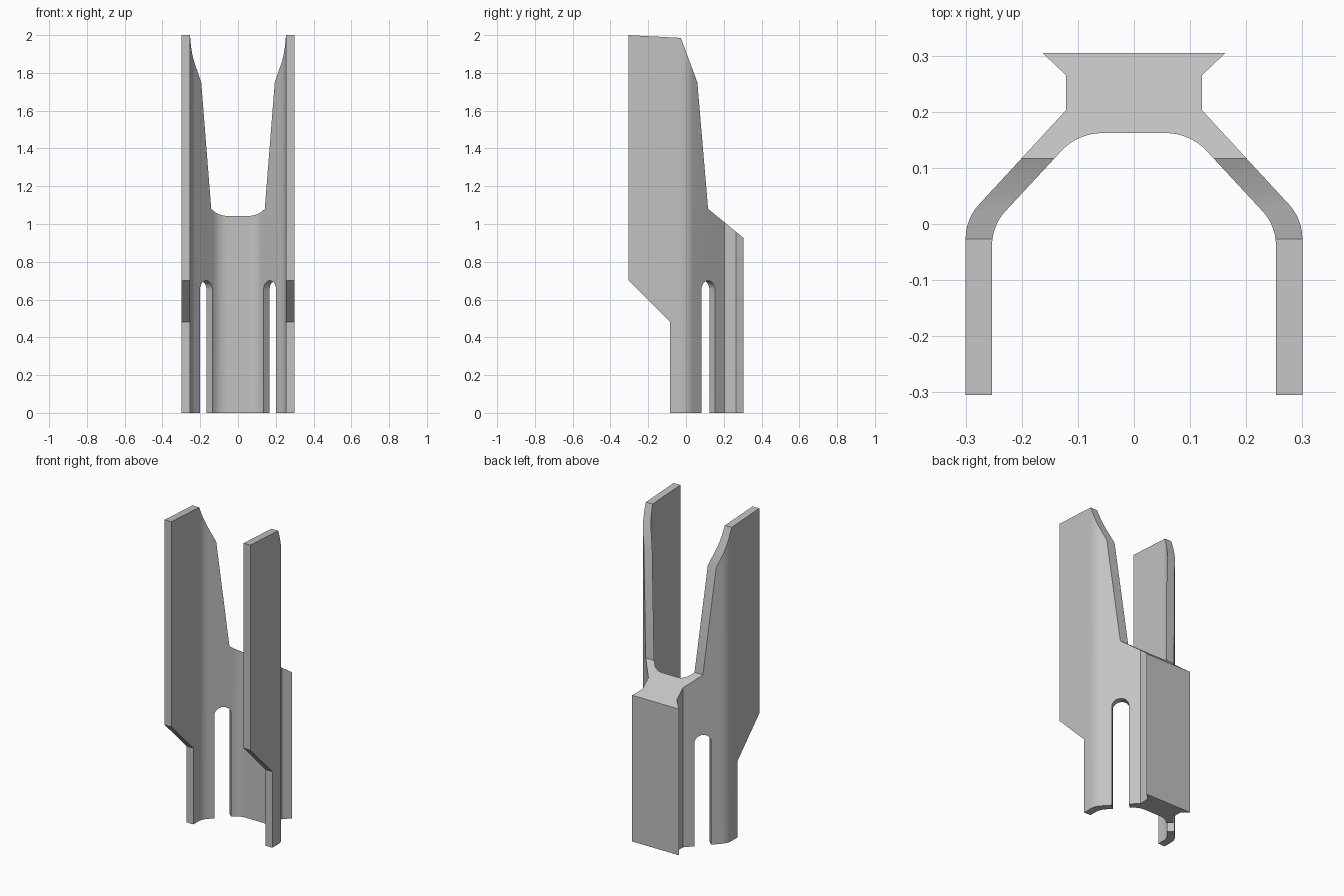
import bpy
import bmesh
import math
from mathutils import Vector, Matrix

cube = bpy.data.objects.get("Cube")
if cube:
    bpy.data.objects.remove(cube, do_unlink=True)

grey = bpy.data.materials.new("plain grey")
grey.use_nodes = True
grey.diffuse_color = (0.54, 0.54, 0.54, 1)
grey.node_tree.nodes["Principled BSDF"].inputs["Base Color"].default_value = (0.54, 0.54, 0.54, 1)


def fillet(before, corner, after, radius, steps=12):
    """Points of an arc rounding the corner between two straight runs."""
    c = Vector(corner)
    u = (Vector(before) - c).normalized()
    v = (Vector(after) - c).normalized()
    half = u.angle(v) / 2
    centre = c + (u + v).normalized() * radius / math.sin(half)
    a = c + u * radius / math.tan(half) - centre
    b = c + v * radius / math.tan(half) - centre
    turn = a.angle(b)
    return [tuple(centre + (a * math.sin(turn * (1 - t)) + b * math.sin(turn * t)) / math.sin(turn))
            for t in (i / steps for i in range(steps + 1))]


def prism(name, outline, depth, matrix):
    """Extrude a 2D outline along local z, then place it."""
    bm = bmesh.new()
    face = bm.faces.new([bm.verts.new((x, y, 0)) for x, y in outline])
    ext = bmesh.ops.extrude_face_region(bm, geom=[face])
    moved = [g for g in ext["geom"] if isinstance(g, bmesh.types.BMVert)]
    bmesh.ops.translate(bm, verts=moved, vec=(0, 0, depth))
    bmesh.ops.transform(bm, matrix=matrix, verts=bm.verts)
    bmesh.ops.recalc_face_normals(bm, faces=bm.faces)
    mesh = bpy.data.meshes.new(name)
    bm.to_mesh(mesh)
    bm.free()
    mesh.materials.append(grey)
    obj = bpy.data.objects.new(name, mesh)
    bpy.context.collection.objects.link(obj)
    return obj


def axes(x_axis, y_axis, z_axis, origin):
    m = Matrix((x_axis, y_axis, z_axis)).transposed().to_4x4()
    m.translation = Vector(origin)
    return m


# Plan of the bracket: one half, mirrored to close the loop
outer_knee, inner_knee, web_corner = (0.3, 0.009), (0.253, -0.003), (0.1, 0.162)
half = [(0.163, 0.305), (0.121, 0.265), (0.121, 0.203)]
half += fillet((0.121, 0.203), outer_knee, (0.3, -0.305), 0.09)
half += [(0.3, -0.305), (0.253, -0.305)]
half += fillet((0.253, -0.305), inner_knee, web_corner, 0.09)
half += fillet(inner_knee, web_corner, (0, 0.162), 0.1)
plan = half + [(-x, y) for x, y in reversed(half)]
bracket = prism("bracket_body", plan, 2.1, Matrix.Identity(4))

# Side outline that trims the arms, the lower front and the sloping rear block
side = [(-0.4, 2.005), (-0.305, 2.0), (-0.027, 1.985), (0.06, 1.75), (0.117, 1.08),
        (0.4, 0.848), (0.4, -0.1), (-0.085, -0.1), (-0.085, 0.482), (-0.4, 0.797)]
trim = prism("side_trim", side, 1, axes((0, 1, 0), (0, 0, 1), (1, 0, 0), (-0.5, 0, 0)))
cutters = [(trim, 'INTERSECT')]

# Round-topped slots square to each slanted wall
r = 0.049
slot = [(-r, -0.1), (r, -0.1)]
slot += [(r * math.cos(math.pi * i / 20), 0.651 + r * math.sin(math.pi * i / 20)) for i in range(21)]
for sign, label in ((1, "left"), (-1, "right")):
    along = Vector((-sign * 0.679, 0.734, 0))
    out = Vector((sign * 0.734, 0.679, 0))
    origin = Vector((sign * 0.166, 0.086, 0)) - out * 0.06
    cutters.append((prism(label + "_slot_cutter", slot, 0.18,
                          axes(along, (0, 0, 1), out, origin)), 'DIFFERENCE'))

for cutter, operation in cutters:
    mod = bracket.modifiers.new(cutter.name, 'BOOLEAN')
    mod.object = cutter
    mod.operation = operation
    mod.solver = 'EXACT'

# Bake the cuts and drop the helpers
bpy.context.view_layer.objects.active = bracket
bracket.select_set(True)
for mod in list(bracket.modifiers):
    bpy.ops.object.modifier_apply(modifier=mod.name)
for cutter, _ in cutters:
    bpy.data.objects.remove(cutter, do_unlink=True)
bpy.ops.object.shade_smooth_by_angle(angle=math.radians(25))
